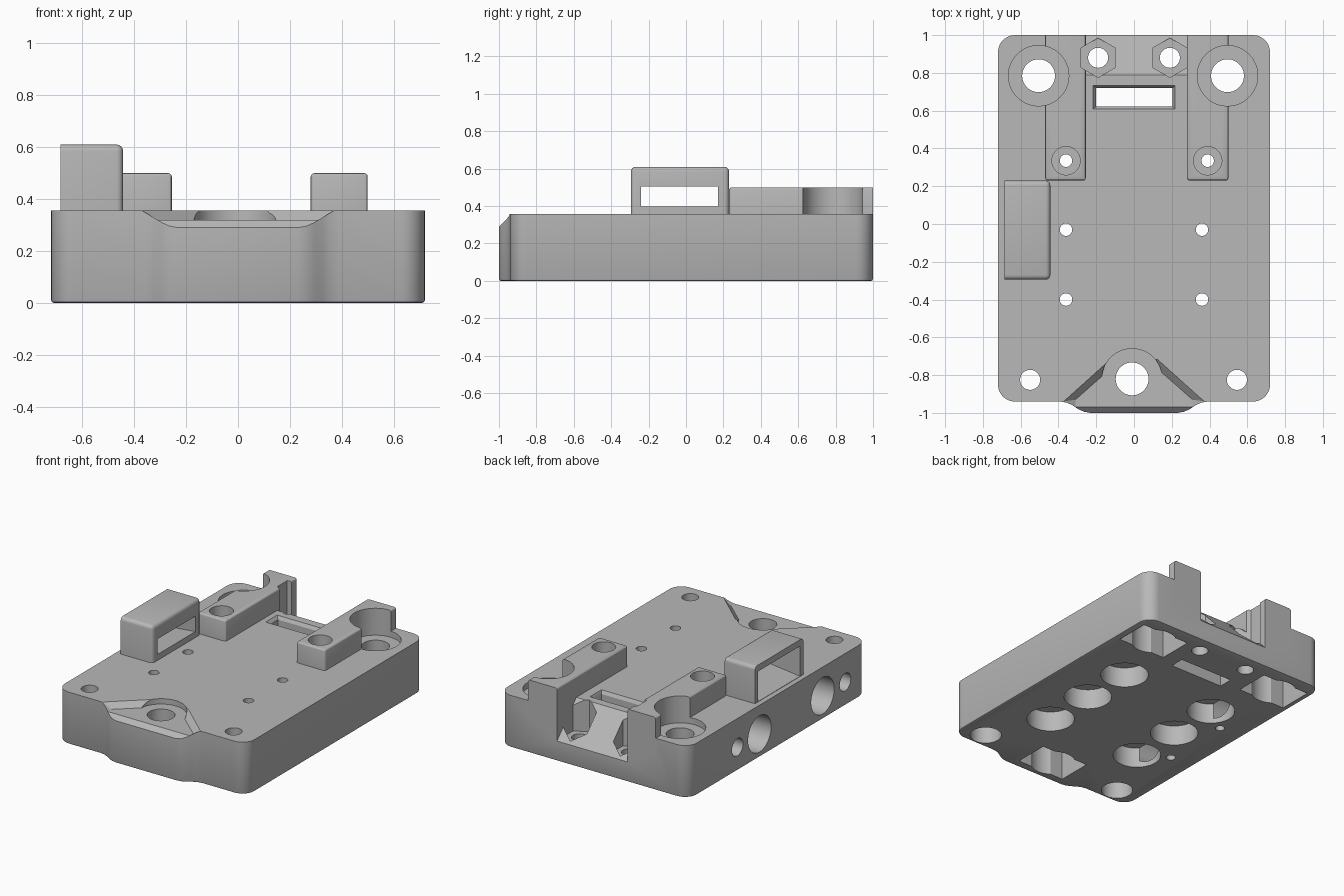
import bpy, bmesh, math

if "Cube" in bpy.data.objects:
    bpy.data.objects.remove(bpy.data.objects["Cube"])

grey = bpy.data.materials.new("light grey")
grey.diffuse_color = (0.48, 0.48, 0.48, 1)
grey.use_nodes = True
grey.node_tree.nodes["Principled BSDF"].inputs["Base Color"].default_value = grey.diffuse_color


def make(name, bm):
    bmesh.ops.recalc_face_normals(bm, faces=bm.faces[:])
    mesh = bpy.data.meshes.new(name)
    bm.to_mesh(mesh)
    bm.free()
    ob = bpy.data.objects.new(name, mesh)
    mesh.materials.append(grey)
    bpy.context.collection.objects.link(ob)
    return ob


def loft(name, low, high):
    """Solid between two rings with the same number of 3D points."""
    bm = bmesh.new()
    a = [bm.verts.new(p) for p in low]
    b = [bm.verts.new(p) for p in high]
    n = len(a)
    bm.faces.new(a)
    bm.faces.new(b)
    for i in range(n):
        j = (i + 1) % n
        bm.faces.new((a[i], a[j], b[j], b[i]))
    return make(name, bm)


def prism(name, pts, z0, z1):
    return loft(name, [(x, y, z0) for x, y in pts], [(x, y, z1) for x, y in pts])


def rect(x0, x1, y0, y1):
    return [(x0, y0), (x1, y0), (x1, y1), (x0, y1)]


def disc(x, y, r, n=48, a0=0.0):
    return [(x + r * math.cos(a0 + math.tau * i / n),
             y + r * math.sin(a0 + math.tau * i / n)) for i in range(n)]


def arc(x, y, r, start):
    return [(x + r * math.cos(math.radians(start + a)),
             y + r * math.sin(math.radians(start + a))) for a in range(0, 91, 10)]


def bevel(ob, width, rule, segments=4):
    """Round the edges whose two end points satisfy the rule."""
    bm = bmesh.new()
    bm.from_mesh(ob.data)
    edges = [e for e in bm.edges if rule(e.verts[0].co, e.verts[1].co)]
    bmesh.ops.bevel(bm, geom=edges, offset=width, segments=segments,
                    profile=0.5, affect='EDGES')
    bm.to_mesh(ob.data)
    bm.free()


def combine(target, other, op):
    mod = target.modifiers.new("shape", 'BOOLEAN')
    mod.operation, mod.solver, mod.object = op, 'EXACT', other
    bpy.context.view_layer.objects.active = target
    bpy.ops.object.modifier_apply(modifier=mod.name)
    bpy.data.objects.remove(other, do_unlink=True)


# Base plate with rounded corners and a front nose
nose = [(-0.39, -0.94), (-0.355, -0.946), (-0.325, -0.96), (-0.295, -0.98),
        (-0.265, -0.994), (-0.23, -1.0)]
outline = (arc(-0.63, -0.85, 0.09, 180) + nose + [(-x, y) for x, y in reversed(nose)]
           + arc(0.63, -0.85, 0.09, 270) + arc(0.63, 0.91, 0.09, 0)
           + arc(-0.63, 0.91, 0.09, 90))
body = prism("mounting_plate", outline, 0, 0.357)
bevel(body, 0.01, lambda a, b: a.z < 0.001 and b.z < 0.001, 2)

# Rear rails
for x0, x1 in ((-0.47, -0.255), (0.28, 0.5)):
    rail = prism("rail", rect(x0, x1, 0.23, 1.0), 0.25, 0.5)
    bevel(rail, 0.014, lambda a, b: max(a.z, b.z) > 0.49 and min(a.y, b.y) < 0.5
          and (min(a.z, b.z) > 0.49 or a.y < 0.5), 3)
    combine(body, rail, 'UNION')

# Side loop
clip = prism("side_loop", rect(-0.685, -0.443, -0.295, 0.23), 0.3, 0.61)
bevel(clip, 0.025, lambda a, b: max(a.z, b.z) > 0.6 and max(a.x, b.x) > -0.5
      and (min(a.z, b.z) > 0.6 or a.x > -0.5))
slot = [(-0.70, -0.26, 0.2, 0.357, 0.57), (-0.43, -0.24, 0.17, 0.40, 0.50)]
rings = [[(x, y0, z0), (x, y1, z0), (x, y1, z1), (x, y0, z1)]
         for x, y0, y1, z0, z1 in slot]
combine(clip, loft("cutter", *rings), 'DIFFERENCE')
combine(body, clip, 'UNION')


def cut(cutter):
    combine(body, cutter, 'DIFFERENCE')


def drill(x, y, r, z0=-0.1, z1=0.8):
    cut(prism("cutter", disc(x, y, r), z0, z1))


# Sloped notch at the back with two hexagonal pockets
slope = [(0.79, 0.357), (1.1, 0.032), (1.1, 0.7), (0.79, 0.7)]
cut(loft("cutter", [(-0.255, y, z) for y, z in slope], [(0.28, y, z) for y, z in slope]))
for x in (-0.19, 0.19):
    cut(prism("cutter", disc(x, 0.88, 0.104, 6, math.pi / 2), 0.14, 0.7))
    drill(x, 0.88, 0.053)

# Rectangular window with a chamfered rim
cut(prism("cutter", rect(-0.2, 0.205, 0.622, 0.72), -0.1, 0.5))
cut(loft("cutter", [(x, y, 0.335) for x, y in rect(-0.2, 0.205, 0.622, 0.72)],
         [(x, y, 0.365) for x, y in rect(-0.222, 0.22, 0.604, 0.738)]))

# Large rear bolts, counterbored from above, and nut pockets below
for x, y in ((-0.505, 0.785), (0.495, 0.785), (-0.01, -0.82)):
    drill(x, y, 0.087)
    if y > 0:
        drill(x, y, 0.16, 0.315)
    drill(x, y, 0.145, -0.1, 0.2)
    cut(prism("cutter", rect(x - 0.18, x + 0.18, y - 0.12, y + 0.12), -0.1, 0.2))

# Small screws with wide bores underneath
for x, y in ((-0.36, 0.335), (0.39, 0.335), (-0.36, -0.03), (0.36, -0.03),
             (-0.36, -0.4), (0.36, -0.4)):
    drill(x, y, 0.033)
    drill(math.copysign(0.36, x), y, 0.152, -0.1, 0.14)
    if y > 0.3:
        drill(x, y, 0.075, 0.4)

# Front corner bolts and blind holes under the side loop
for x in (-0.55, 0.545):
    drill(x, -0.825, 0.053)
    drill(x, -0.825, 0.1, -0.1, 0.16)
for y in (0.205, -0.284):
    drill(-0.545, y, 0.03, -0.1, 0.1)

# Round holes in the left side
for y, r, depth in ((0.23, 0.125, 0.25), (-0.455, 0.125, 0.25),
                    (0.47, 0.06, 0.3), (-0.7, 0.06, 0.3)):
    ring = disc(y, 0.16, r)
    cut(loft("cutter", [(-0.8, a, b) for a, b in ring],
             [(-0.72 + depth, a, b) for a, b in ring]))

# Recess over the nose: round end, flared sides, chamfered front lip
drill(-0.01, -0.82, 0.16, 0.32)


def flare(back_x, back_y, side_x, side_y, z):
    half = [(back_x, back_y), (side_x, side_y), (side_x, -1.1)]
    return [(x, y, z) for x, y in half] + [(-x, y, z) for x, y in reversed(half)]


cut(loft("cutter", flare(0.10, -0.745, 0.31, -0.93, 0.32),
         flare(0.13, -0.715, 0.38, -0.94, 0.362)))
lip = [(-0.965, 0.325), (-1.1, 0.19), (-1.1, 0.4), (-0.965, 0.4)]
cut(loft("cutter", [(-0.32, y, z) for y, z in lip], [(0.32, y, z) for y, z in lip]))

# Smooth the curved walls, keep edges sharp
bpy.ops.object.select_all(action='DESELECT')
body.select_set(True)
bpy.context.view_layer.objects.active = body
bpy.ops.object.shade_smooth_by_angle(angle=math.radians(28))
